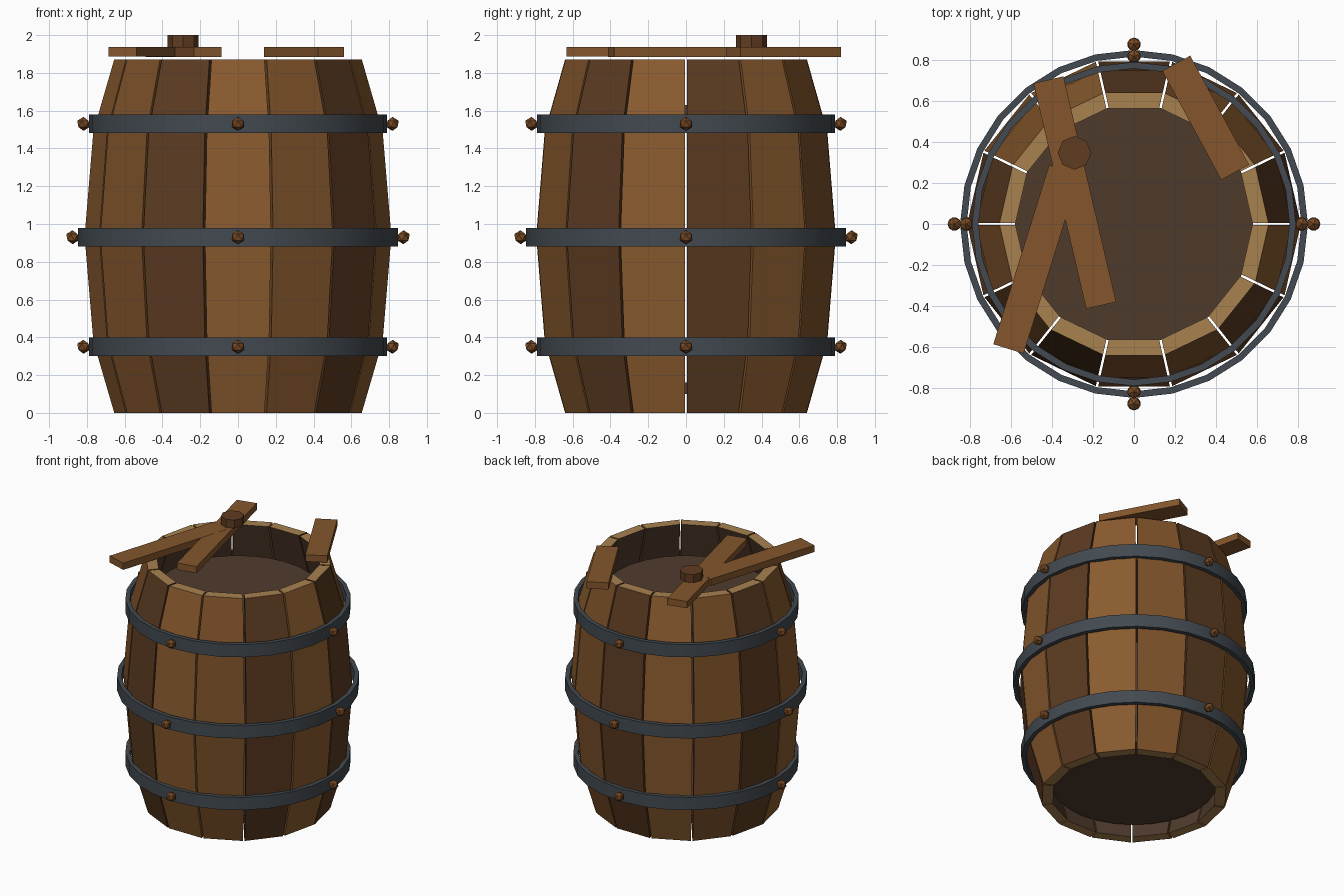
import bpy, bmesh, math
from mathutils import Matrix, Vector

cube = bpy.data.objects.get("Cube")
if cube:
    bpy.data.objects.remove(cube, do_unlink=True)


def material(name, rgb):
    m = bpy.data.materials.new(name)
    m.use_nodes = True
    col = [(c / 255) ** 2.2 for c in rgb] + [1]
    m.diffuse_color = col
    m.node_tree.nodes["Principled BSDF"].inputs["Base Color"].default_value = col
    return m


LIGHT = material("light oak", (136, 91, 50))
MID = material("medium oak", (124, 82, 45))
DARK = material("dark oak", (92, 61, 38))
END = material("end grain", (166, 128, 80))
INSIDE = material("shadowed wood", (80, 61, 48))
IRON = material("iron", (68, 75, 81))
RIVET = material("rusty rivet", (120, 75, 40))
PLANK = material("plank wood", (130, 86, 48))
KNOB = material("knob wood", (96, 62, 38))


def finish(name, bm, *mats):
    bmesh.ops.recalc_face_normals(bm, faces=bm.faces)
    mesh = bpy.data.meshes.new(name)
    bm.to_mesh(mesh)
    bm.free()
    for m in mats:
        mesh.materials.append(m)
    ob = bpy.data.objects.new(name, mesh)
    bpy.context.collection.objects.link(ob)
    return ob


# Staves: a bowed plank swept through the barrel profile (apothem, height)
SIDES = 14
STEP = 2 * math.pi / SIDES
GAP = 0.006
THICK = 0.076
PROFILE = [(0.64, 0), (0.748, 0.38), (0.793, 0.935), (0.748, 1.49), (0.64, 1.872)]


def stave(i):
    bm = bmesh.new()
    rings = []
    for r, z in PROFILE:
        inner = r - THICK
        wo = r * math.tan(STEP / 2) - GAP
        wi = inner * math.tan(STEP / 2) - GAP
        corners = [(r, -wo), (r, wo), (inner, wi), (inner, -wi)]
        rings.append([bm.verts.new((x, y, z)) for x, y in corners])
    for a, b in zip(rings, rings[1:]):
        for j in range(4):
            k = (j + 1) % 4
            f = bm.faces.new((a[j], a[k], b[k], b[j]))
            f.material_index = 2 if j == 2 else 0
    for ring in (rings[0], rings[-1]):
        bm.faces.new(ring).material_index = 1
    bm.transform(Matrix.Rotation((i + 0.5) * STEP, 4, "Z"))
    finish(f"stave_{i + 1}", bm, (DARK, LIGHT, MID)[i % 3], END, INSIDE)


for i in range(SIDES):
    stave(i)


# Barrel heads and lid knob
def disc(name, radius, z0, z1, sides, mat, centre=(0, 0)):
    bm = bmesh.new()
    bmesh.ops.create_cone(bm, cap_ends=True, segments=sides, radius1=radius,
                          radius2=radius, depth=z1 - z0)
    bm.transform(Matrix.Translation((*centre, (z0 + z1) / 2)))
    return finish(name, bm, mat)


disc("bottom_head", 0.58, 0.1, 0.16, 28, INSIDE)
disc("top_head", 0.58, 1.57, 1.63, 28, INSIDE)
disc("lid_knob", 0.082, 1.937, 2.0, 8, KNOB, (-0.29, 0.347))


# Iron hoops: flat bands with smooth walls
def hoop(name, radius, z, height=0.098, wall=0.032, segments=28):
    bm = bmesh.new()
    h = height / 2
    section = [(radius - wall, z - h), (radius, z - h), (radius, z + h), (radius - wall, z + h)]
    rings = []
    for s in range(segments):
        a = s * 2 * math.pi / segments
        rings.append([bm.verts.new((r * math.cos(a), r * math.sin(a), zz)) for r, zz in section])
    for s in range(segments):
        a, b = rings[s], rings[(s + 1) % segments]
        for j in range(4):
            k = (j + 1) % 4
            bm.faces.new((a[j], b[j], b[k], a[k]))
    ob = finish(name, bm, IRON)
    bpy.ops.object.select_all(action="DESELECT")
    ob.select_set(True)
    bpy.context.view_layer.objects.active = ob
    bpy.ops.object.shade_smooth_by_angle(angle=math.radians(30))


# Four rivets around each hoop
def rivets(name, radius, z):
    bm = bmesh.new()
    for q in range(4):
        spot = Matrix.Rotation(q * math.pi / 2, 4, "Z") @ Matrix.Translation((radius, 0, z))
        bmesh.ops.create_icosphere(bm, subdivisions=1, radius=0.037, matrix=spot)
    finish(name, bm, RIVET)


for label, radius, z in (("lower", 0.79, 0.35), ("middle", 0.848, 0.93), ("upper", 0.79, 1.53)):
    hoop(f"{label}_hoop", radius, z)
    rivets(f"{label}_rivets", radius + 0.028, z)


# Loose lid planks lying across the rim
def plank(name, start, end, width, lift=0):
    a, b = Vector(start), Vector(end)
    d = b - a
    mid = (a + b) / 2
    bm = bmesh.new()
    bmesh.ops.create_cube(bm, size=1)
    bm.transform(Matrix.Translation((mid.x, mid.y, 1.911 + lift))
                 @ Matrix.Rotation(math.atan2(d.y, d.x), 4, "Z")
                 @ Matrix.Diagonal((d.length, width, 0.052, 1)))
    finish(name, bm, PLANK)


plank("knob_plank", (-0.417, 0.703), (-0.16, -0.397), 0.15)
plank("left_plank", (-0.34, 0.265), (-0.612, -0.609), 0.155, 0.001)
plank("right_plank", (0.206, 0.784), (0.493, 0.252), 0.155)
